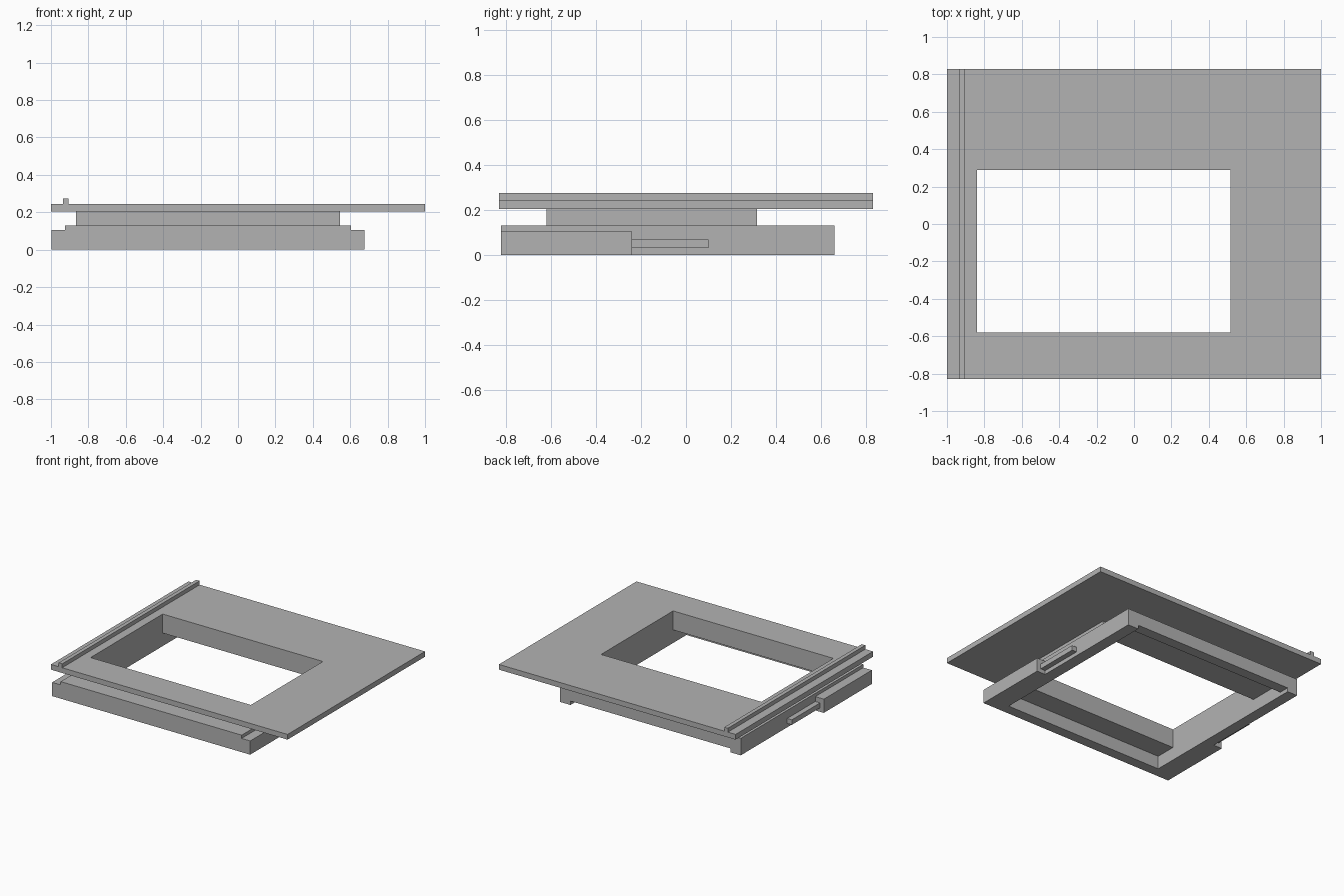
import bpy
import bmesh
from mathutils import Vector

cube = bpy.data.objects.get("Cube")
if cube:
    bpy.data.objects.remove(cube, do_unlink=True)

grey = bpy.data.materials.new("neutral_grey")
grey.use_nodes = True
GREY = (0.45, 0.45, 0.45, 1)
grey.diffuse_color = GREY
grey.node_tree.nodes["Principled BSDF"].inputs["Base Color"].default_value = GREY


def box(name, x, y, z):
    """Box spanning the given (low, high) ranges."""
    bm = bmesh.new()
    bmesh.ops.create_cube(bm, size=1)
    low, high = (Vector(c) for c in zip(x, y, z))
    for v in bm.verts:
        v.co = Vector(high[i] if v.co[i] > 0 else low[i] for i in range(3))
    mesh = bpy.data.meshes.new(name)
    bm.to_mesh(mesh)
    bm.free()
    mesh.materials.append(grey)
    obj = bpy.data.objects.new(name, mesh)
    bpy.context.collection.objects.link(obj)
    return obj


def cut(obj, x, y, z):
    """Remove a box-shaped volume from an object."""
    cutter = box("cutter", x, y, z)
    cutter.hide_render = True
    mod = obj.modifiers.new("cut", 'BOOLEAN')
    mod.operation = 'DIFFERENCE'
    mod.solver = 'EXACT'
    mod.object = cutter
    bpy.context.view_layer.objects.active = obj
    bpy.ops.object.modifier_apply(modifier=mod.name)
    bpy.data.objects.remove(cutter, do_unlink=True)


# Shared opening through every layer
OPEN_X, OPEN_Y = (-0.84, 0.515), (-0.58, 0.29)
THROUGH = (-0.5, 0.5)
BASE_X = (-0.925, 0.605)
FRONT, BACK = -0.82, 0.66

# Top panel with a raised rail along one side
panel = box("top_panel", (-1, 1), (-0.83, 0.83), (0.205, 0.245))
cut(panel, OPEN_X, OPEN_Y, THROUGH)
box("top_rail", (-0.935, -0.905), (-0.83, 0.83), (0.245, 0.275))

# Thin collar between panel and base
collar = box("collar", (-0.865, 0.545), (-0.62, 0.315), (0.13, 0.205))
cut(collar, OPEN_X, OPEN_Y, THROUGH)

# Hollow base frame: opening, underside recess, and back notch
base = box("base_frame", BASE_X, (FRONT, BACK), (0, 0.13))
cut(base, OPEN_X, OPEN_Y, THROUGH)
cut(base, OPEN_X, (-0.74, 0.58), (-0.1, 0.1))
cut(base, OPEN_X, (0.5, 0.8), (-0.1, 0.03))

# Side blocks and slim guide bars on both sides
for side, wall, direction in (("right", BASE_X[0], -1), ("left", BASE_X[1], 1)):
    block_x = sorted((wall, wall + 0.072 * direction))
    bar_x = sorted((wall, wall + 0.04 * direction))
    box(side + "_block", block_x, (FRONT, -0.24), (0, 0.105))
    box(side + "_guide_bar", bar_x, (-0.24, 0.1), (0.03, 0.068))
